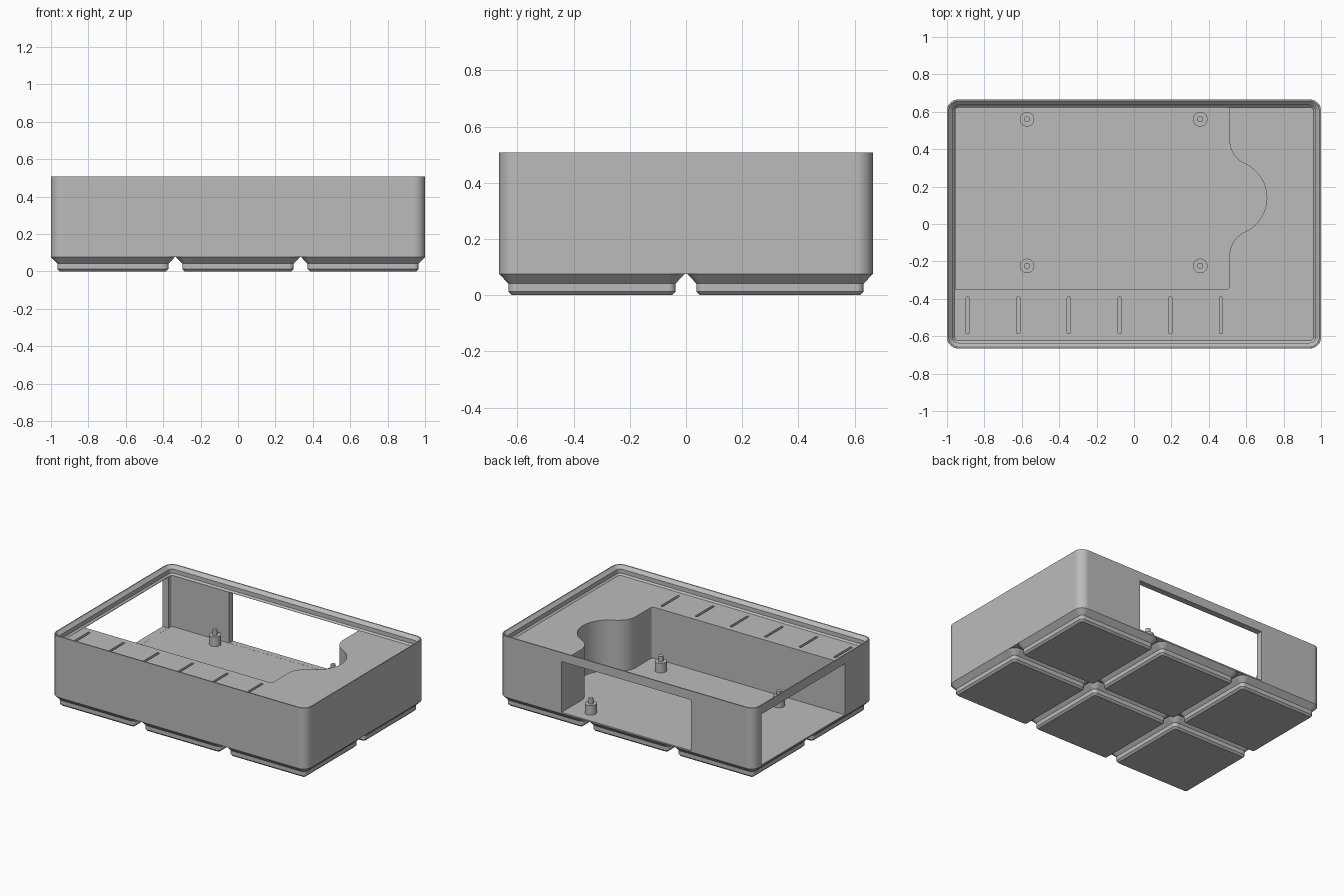
import bpy
import bmesh
from math import sin, cos, radians

if "Cube" in bpy.data.objects:
    bpy.data.objects.remove(bpy.data.objects["Cube"], do_unlink=True)

# Single plastic colour
GREY = (0.5, 0.5, 0.5, 1)
plastic = bpy.data.materials.new("grey plastic")
plastic.use_nodes = True
plastic.diffuse_color = GREY
plastic.node_tree.nodes["Principled BSDF"].inputs["Base Color"].default_value = GREY

HALF_X, HALF_Y = 1.0, 0.665
BODY_BOTTOM, DECK, RIM = 0.076, 0.446, 0.508
FLOOR = 0.085
PITCH = 0.669


def arc(cx, cy, r, start, end, steps=8):
    """Points on an arc, angles in degrees."""
    angles = [radians(start + (end - start) * i / steps) for i in range(steps + 1)]
    return [(cx + r * cos(a), cy + r * sin(a)) for a in angles]


def rounded_rect(hx, hy, r, cx=0, cy=0, steps=8):
    points = []
    for sx, sy, start in ((1, 1, 0), (-1, 1, 90), (-1, -1, 180), (1, -1, 270)):
        points += arc(cx + sx * (hx - r), cy + sy * (hy - r), r, start, start + 90, steps)
    return points


def loft(name, sections):
    """Closed solid through (outline, z) sections with equal point counts."""
    bm = bmesh.new()
    rings = [[bm.verts.new((x, y, z)) for x, y in outline] for outline, z in sections]
    for low, high in zip(rings, rings[1:]):
        for i in range(len(low)):
            j = (i + 1) % len(low)
            bm.faces.new((low[i], low[j], high[j], high[i]))
    bm.faces.new(rings[0][::-1])
    bm.faces.new(rings[-1])
    bmesh.ops.recalc_face_normals(bm, faces=bm.faces)
    mesh = bpy.data.meshes.new(name)
    bm.to_mesh(mesh)
    bm.free()
    mesh.materials.append(plastic)
    obj = bpy.data.objects.new(name, mesh)
    bpy.context.collection.objects.link(obj)
    return obj


def prism(name, outline, z0, z1):
    return loft(name, [(outline, z0), (outline, z1)])


def box_outline(x0, x1, y0, y1):
    return [(x0, y0), (x1, y0), (x1, y1), (x0, y1)]


def cut(target, cutters):
    """Subtract each cutter, bake the result and discard the cutters."""
    for cutter in cutters:
        cutter.hide_render = True
        mod = target.modifiers.new(cutter.name, "BOOLEAN")
        mod.operation = "DIFFERENCE"
        mod.solver = "EXACT"
        mod.object = cutter
    graph = bpy.context.evaluated_depsgraph_get()
    baked = bpy.data.meshes.new_from_object(target.evaluated_get(graph))
    target.modifiers.clear()
    target.data = baked
    for cutter in cutters:
        bpy.data.objects.remove(cutter, do_unlink=True)


# Tray body: outer wall, then down the inside of the stacking lip to the deck
def body_section(inset, z):
    return rounded_rect(HALF_X - inset, HALF_Y - inset, 0.061 - inset), z


body = loft("tray_body", [
    body_section(0, BODY_BOTTOM), body_section(0, RIM), body_section(0.008, RIM),
    body_section(0.03, 0.486), body_section(0.03, 0.457), body_section(0.041, DECK)])

# Board pocket with a rounded finger bulge on the +x side
left, right, front, back, mid = -0.955, 0.51, -0.35, 0.622, 0.14
pocket = [(left, front)]
pocket += arc(right - 0.02, front + 0.02, 0.02, -90, 0)
pocket += arc(right + 0.14, mid - 0.31, 0.14, 180, 114.3, 10)
pocket += arc(right, mid, 0.2, -65.7, 65.7, 24)[1:-1]
pocket += arc(right + 0.14, mid + 0.31, 0.14, -114.3, -180, 10)
pocket += [(right, back)]
pocket += arc(left + 0.015, back - 0.015, 0.015, 90, 180, 4)
cutters = [prism("pocket_cutter", pocket, FLOOR, 0.6)]

# Side and back openings below the lip
sill, head = FLOOR + 0.0005, DECK - 0.001
cutters.append(prism("side_opening_cutter",
                     box_outline(-1.1, left + 0.05, front + 0.001, 0.585), sill, head))
cutters.append(prism("back_opening_cutter",
                     box_outline(-0.505, right - 0.001, back - 0.05, 0.8), sill, head))

# Row of narrow card slots along the front
for i in range(6):
    slot = rounded_rect(0.009, 0.098, 0.006, -0.89 + 0.271 * i, -0.488, 3)
    cutters.append(prism("slot_cutter", slot, DECK - 0.15, 0.6))
cut(body, cutters)
parts = [body]

# Six stepped feet
for ix in (-1, 0, 1):
    for iy in (-0.5, 0.5):
        sections = []
        for half, r, z in ((0.2845, 0.013, 0), (0.297, 0.0255, 0.0125),
                           (0.297, 0.0255, 0.0415), (0.331, 0.06, BODY_BOTTOM)):
            sections.append((rounded_rect(half, half, r, ix * PITCH, iy * PITCH), z))
        parts.append(loft("foot", sections))

# Four board standoffs with locating pins
for x in (-0.572, 0.354):
    for y in (-0.224, 0.56):
        sections = [(arc(x, y, r, 0, 345, 23), z) for r, z in
                    ((0.039, FLOOR), (0.039, 0.152), (0.016, 0.152), (0.016, 0.19))]
        parts.append(loft("standoff", sections))

# Smooth the curves and keep edges and flat faces crisp
bpy.ops.object.select_all(action="DESELECT")
for part in parts:
    part.select_set(True)
bpy.context.view_layer.objects.active = body
bpy.ops.object.shade_smooth_by_angle(angle=radians(30))
for part in parts:
    weighted = part.modifiers.new("flat faces", "WEIGHTED_NORMAL")
    weighted.keep_sharp = True
